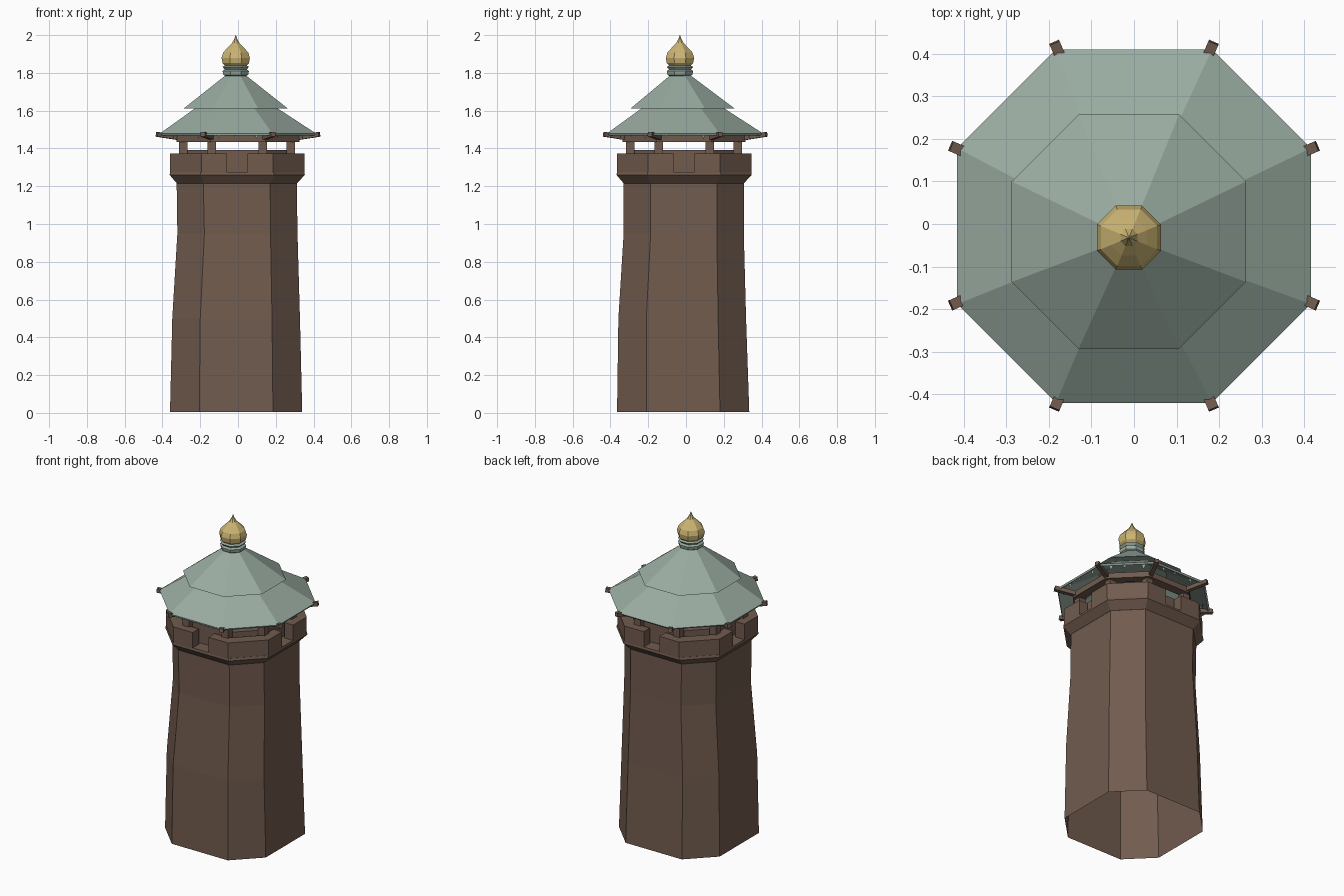
import bpy, bmesh, math
from mathutils import Vector, Matrix

if "Cube" in bpy.data.objects:
    bpy.data.objects.remove(bpy.data.objects["Cube"])


def material(name, col):
    m = bpy.data.materials.new(name)
    m.diffuse_color = (*col, 1)
    m.use_nodes = True
    m.node_tree.nodes["Principled BSDF"].inputs["Base Color"].default_value = m.diffuse_color
    return m


BROWN = material("brown wood", (0.165, 0.105, 0.076))
TEAL = material("verdigris copper", (0.32, 0.41, 0.355))
GOLD = material("gold", (0.60, 0.46, 0.17))
T = math.tan(math.pi / 8)


def finish(bm, name, mat):
    bmesh.ops.recalc_face_normals(bm, faces=bm.faces)
    me = bpy.data.meshes.new(name)
    bm.to_mesh(me)
    bm.free()
    me.materials.append(mat)
    ob = bpy.data.objects.new(name, me)
    bpy.context.collection.objects.link(ob)
    return ob


def octagon(a, h, cx=0, cy=0):
    """Octagon outline with half width a and half flat side h."""
    pts = [(h, -a), (a, -h), (a, h), (h, a), (-h, a), (-a, h), (-a, -h), (-h, -a)]
    return [(x + cx, y + cy) for x, y in pts]


def loft(name, rings, mat, bottom=True, top=True, closed=False):
    """Skin octagon rings given as (cx, cy, a, h, z)."""
    bm = bmesh.new()
    loops = [[bm.verts.new((x, y, z)) for x, y in octagon(a, h, cx, cy)]
             for cx, cy, a, h, z in rings]
    pairs = list(zip(loops, loops[1:])) + ([(loops[-1], loops[0])] if closed else [])
    for lo, hi in pairs:
        for i in range(8):
            j = (i + 1) % 8
            bm.faces.new((lo[i], lo[j], hi[j], hi[i]))
    if bottom and not closed:
        bm.faces.new(loops[0][::-1])
    if top and not closed:
        bm.faces.new(loops[-1])
    return finish(bm, name, mat)


def prism(bm, outline, z0, z1):
    lo = [bm.verts.new((x, y, z0)) for x, y in outline]
    hi = [bm.verts.new((x, y, z1)) for x, y in outline]
    n = len(lo)
    for i in range(n):
        bm.faces.new((lo[i], lo[(i + 1) % n], hi[(i + 1) % n], hi[i]))
    bm.faces.new(lo[::-1])
    bm.faces.new(hi)


def beam(bm, p, q, w, t):
    """Square bar from p to q."""
    p, q = Vector(p), Vector(q)
    d = q - p
    rot = d.to_track_quat('Z', 'Y').to_matrix().to_4x4()
    mat = Matrix.Translation((p + q) / 2) @ rot @ Matrix.Diagonal((w, t, d.length, 1))
    bmesh.ops.create_cube(bm, size=1, matrix=mat)


# Slightly leaning, hollow shaft
loft("tower_shaft", [(-0.01, -0.015, 0.35, 0.195, 0.005),
                     (-0.01, -0.02, 0.338, 0.19, 0.50),
                     (-0.003, -0.012, 0.318, 0.175, 0.95),
                     (-0.007, -0.012, 0.318, 0.177, 1.23)], BROWN, bottom=False, top=False)

# Flared cornice under the parapet
loft("cornice", [(-0.006, -0.012, 0.318, 0.177, 1.215),
                 (-0.004, -0.01, 0.358, 0.195, 1.26),
                 (-0.004, -0.01, 0.355, 0.193, 1.275)], BROWN)

# Four corner blocks with notches between
bm = bmesh.new()
a, h, b, g, n = 0.356, 0.19, 0.295, 0.155, 0.055
block = [(n, -a), (h, -a), (a, -h), (a, -n), (b, -n), (b, -g), (g, -b), (n, -b)]
for k in range(4):
    c, s = math.cos(k * math.pi / 2), math.sin(k * math.pi / 2)
    prism(bm, [(x * c - y * s - 0.004, x * s + y * c - 0.01) for x, y in block], 1.27, 1.372)
finish(bm, "parapet_blocks", BROWN)

# Raised platform, posts and ring beam of the lantern
loft("platform", [(0, -0.01, 0.275, 0.13, 1.27), (0, -0.01, 0.275, 0.13, 1.392)], BROWN)
bm = bmesh.new()
for x, y in octagon(0.285, 0.135, -0.005, -0.01):
    beam(bm, (x, y, 1.36), (x, y, 1.46), 0.045, 0.045)
finish(bm, "posts", BROWN)
loft("ring_beam", [(0, -0.01, 0.27, 0.125, 1.435), (0, -0.01, 0.325, 0.145, 1.435),
                   (0, -0.01, 0.325, 0.145, 1.47), (0, -0.01, 0.27, 0.125, 1.47)],
     BROWN, closed=True)

# Rafters poking out at the eave corners
bm = bmesh.new()
for x, y in octagon(0.43, 0.187, 0, -0.004):
    beam(bm, (x * 0.6, y * 0.6, 1.448), (x, y, 1.475), 0.025, 0.025)
finish(bm, "rafters", BROWN)

# Two-tier roof, each tier a thin shell
loft("lower_roof", [(0, -0.008, 0.41, 0.178, 1.468), (0, -0.005, 0.415, 0.183, 1.478),
                    (-0.01, -0.018, 0.20, 0.088, 1.625), (-0.01, -0.018, 0.19, 0.08, 1.615)],
     TEAL, closed=True)
loft("upper_roof", [(-0.012, -0.018, 0.19, 0.08, 1.625), (-0.012, -0.018, 0.275, 0.118, 1.612),
                    (-0.012, -0.03, 0.05, 0.021, 1.79)], TEAL)

# Ragged copper drips below the eave
bm = bmesh.new()
eave = octagon(0.385, 0.165, 0, -0.006)
for i in range(8):
    p, q = Vector(eave[i]), Vector(eave[(i + 1) % 8])
    for f, drop in ((0.2, 0.025), (0.45, 0.015), (0.8, 0.03)):
        l, m, r = (p.lerp(q, f + o) for o in (-0.05, 0, 0.05))
        bm.faces.new([bm.verts.new((v.x, v.y, z)) for v, z in
                      ((l, 1.492), (m, 1.478 - drop), (r, 1.492))])
finish(bm, "copper_drips", TEAL)


def turned(name, profile, mat):
    return loft(name, [(-0.012, -0.032, r, r * T, z) for r, z in profile], mat)


# Neck and onion finial
turned("finial_neck", [(0.05, 1.78), (0.066, 1.79), (0.07, 1.81), (0.058, 1.818),
                       (0.07, 1.832), (0.055, 1.84)], TEAL)
turned("onion_finial", [(0.05, 1.83), (0.07, 1.852), (0.075, 1.88), (0.066, 1.908),
                        (0.042, 1.935), (0.02, 1.957), (0.008, 1.98), (0.001, 2.0)], GOLD)
